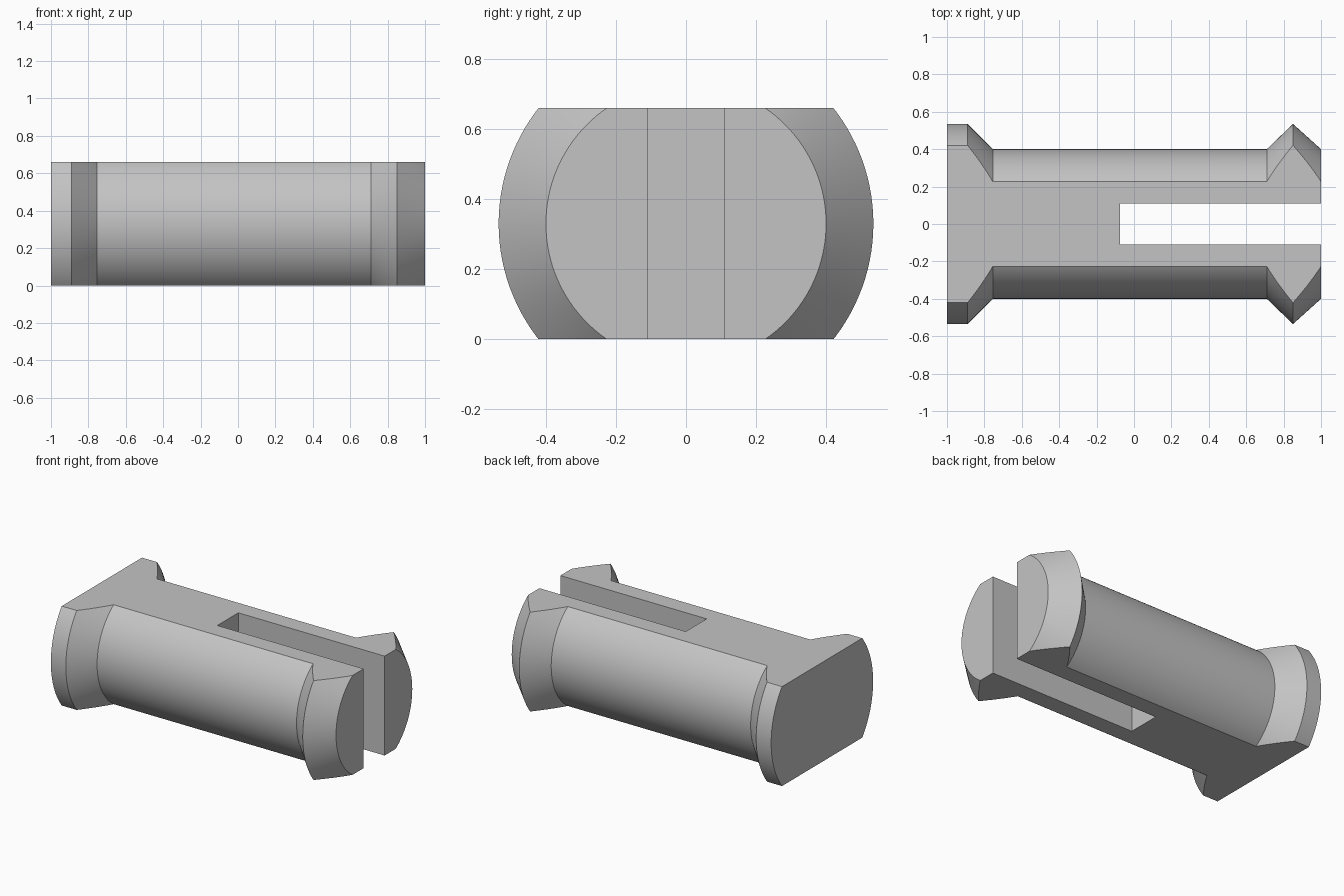
import bpy, bmesh, math
from mathutils import Vector

if "Cube" in bpy.data.objects:
    bpy.data.objects.remove(bpy.data.objects["Cube"], do_unlink=True)

HEIGHT = 0.66
AXIS_Z = HEIGHT / 2

grey = bpy.data.materials.new("light grey plastic")
grey.use_nodes = True
colour = (0.55, 0.55, 0.55, 1)
grey.diffuse_color = colour
grey.node_tree.nodes["Principled BSDF"].inputs["Base Color"].default_value = colour


def add_object(name, bm):
    bmesh.ops.recalc_face_normals(bm, faces=bm.faces)
    mesh = bpy.data.meshes.new(name)
    bm.to_mesh(mesh)
    bm.free()
    mesh.materials.append(grey)
    obj = bpy.data.objects.new(name, mesh)
    bpy.context.collection.objects.link(obj)
    return obj


def box(name, low, high):
    bm = bmesh.new()
    bmesh.ops.create_cube(bm, size=1)
    low, high = Vector(low), Vector(high)
    for v in bm.verts:
        v.co = (low + high) / 2 + v.co * (high - low)
    obj = add_object(name, bm)
    obj.hide_render = True
    return obj


# Pin body: (x, radius) profile turned around the long axis
profile = [(-1, 0), (-1, 0.535), (-0.89, 0.535), (-0.755, 0.4),
           (0.71, 0.4), (0.85, 0.535), (1, 0.4), (1, 0)]
bm = bmesh.new()
points = [bm.verts.new((x, r, AXIS_Z)) for x, r in profile]
edges = [bm.edges.new(pair) for pair in zip(points, points[1:])]
bmesh.ops.spin(bm, geom=points + edges, cent=(0, 0, AXIS_Z), axis=(1, 0, 0),
               angle=math.tau, steps=128, use_merge=False)
bmesh.ops.remove_doubles(bm, verts=bm.verts, dist=1e-4)
bmesh.ops.dissolve_limit(bm, angle_limit=0.001, verts=bm.verts, edges=bm.edges)
pin = add_object("split_pin", bm)

# Flat top and bottom, then the slot that splits the snap end
flats = box("flats_cutter", (-2, -1, 0), (2, 1, HEIGHT))
slot = box("slot_cutter", (-0.075, -0.11, -1), (2, 0.11, 2))
for cutter, operation in ((flats, "INTERSECT"), (slot, "DIFFERENCE")):
    mod = pin.modifiers.new(cutter.name, "BOOLEAN")
    mod.object = cutter
    mod.operation = operation
    mod.solver = "EXACT"

bpy.ops.object.select_all(action="DESELECT")
pin.select_set(True)
bpy.context.view_layer.objects.active = pin
for mod in list(pin.modifiers):
    bpy.ops.object.modifier_apply(modifier=mod.name)
for cutter in (flats, slot):
    bpy.data.objects.remove(cutter, do_unlink=True)
bpy.ops.object.shade_smooth_by_angle(angle=math.radians(30))
